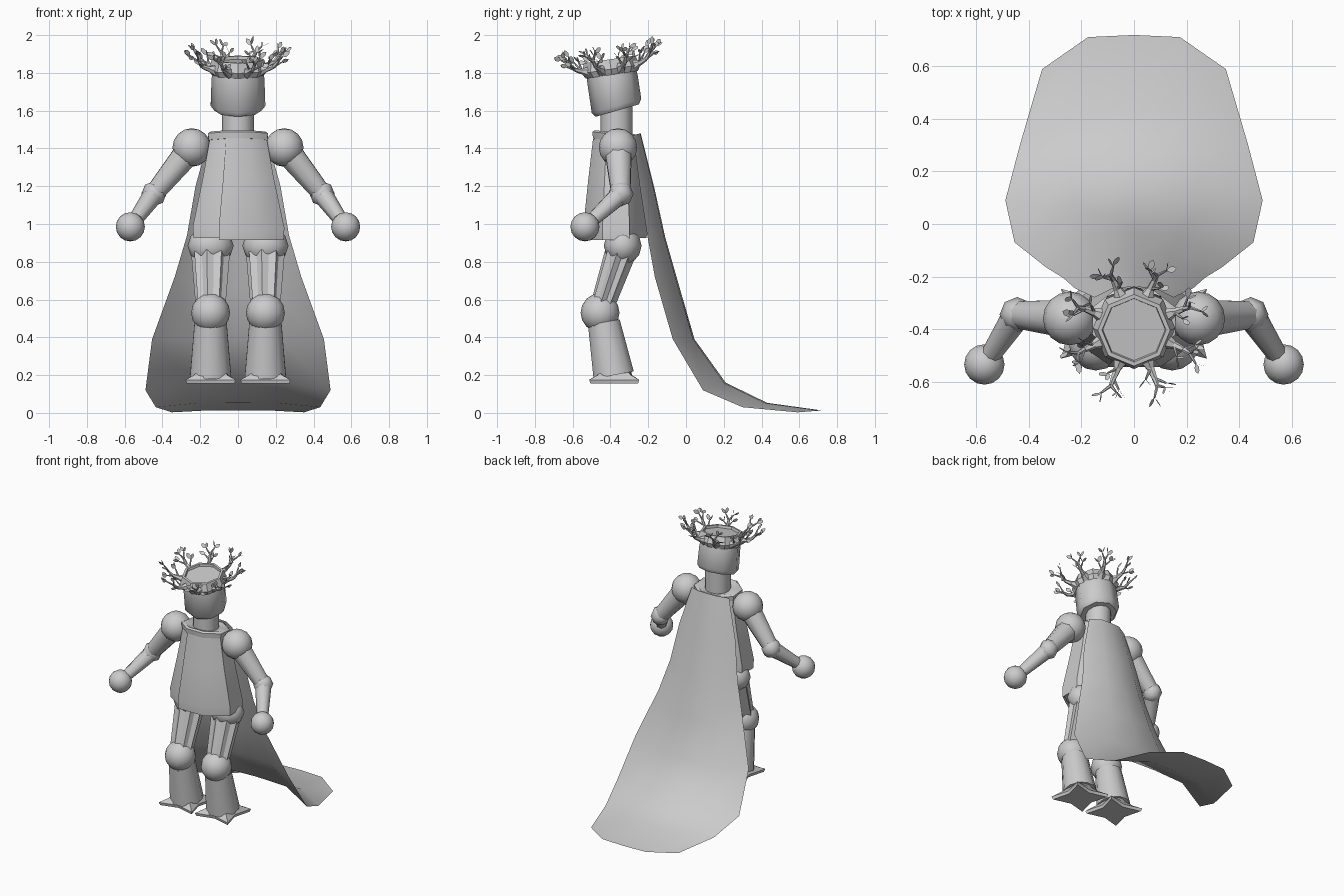
import bpy, bmesh, random
from math import sin, cos, pi, radians
from mathutils import Vector, Matrix

random.seed(4)
old = bpy.data.objects.get("Cube")
if old:
    bpy.data.objects.remove(old)

grey = bpy.data.materials.new("plain_grey")
grey.use_nodes = True
TONE = (0.6, 0.6, 0.6, 1)
grey.diffuse_color = TONE
grey.node_tree.nodes["Principled BSDF"].inputs["Base Color"].default_value = TONE


def finish(name, bm, angle=50, closed=True):
    if closed:
        bmesh.ops.recalc_face_normals(bm, faces=bm.faces[:])
    mesh = bpy.data.meshes.new(name)
    bm.to_mesh(mesh)
    bm.free()
    mesh.materials.append(grey)
    ob = bpy.data.objects.new(name, mesh)
    bpy.context.collection.objects.link(ob)
    bpy.ops.object.select_all(action='DESELECT')
    ob.select_set(True)
    bpy.context.view_layer.objects.active = ob
    if angle:
        bpy.ops.object.shade_smooth_by_angle(angle=radians(angle))
    return ob


def skin(bm, rows, wrap=True):
    """Bridge rows of points with quads."""
    rows = [[bm.verts.new(p) for p in row] for row in rows]
    for lo, hi in zip(rows, rows[1:]):
        n = len(lo)
        for i in range(n if wrap else n - 1):
            j = (i + 1) % n
            bm.faces.new((lo[i], lo[j], hi[j], hi[i]))
    return rows


def ring(z, rx, ry, n=8, phase=0.0, slope=0.0, star=1.0, cy=0.0):
    pts = []
    for i in range(n):
        a = phase + 2 * pi * i / n
        k = star if i % 2 else 1
        y = ry * k * sin(a)
        pts.append(Vector((rx * k * cos(a), cy + y, z + slope * y)))
    return pts


def loft(name, rings, matrix=Matrix(), caps=True, angle=50):
    bm = bmesh.new()
    rows = skin(bm, rings)
    if caps:
        bm.faces.new(rows[0][::-1])
        bm.faces.new(rows[-1])
    bm.transform(matrix)
    return finish(name, bm, angle)


def aim(a, b):
    """Frame at a with its z axis pointing to b."""
    z = (b - a).normalized()
    y = z.cross(Vector((1, 0, 0))).normalized()
    x = y.cross(z)
    return Matrix.Translation(a) @ Matrix((x, y, z)).transposed().to_4x4()


def tube(name, a, b, ra, rb, n=8, flat=1.0, star=1.0, angle=50):
    a, b = Vector(a), Vector(b)
    length = (b - a).length
    return loft(name, [ring(0, ra, ra * flat, n, pi / n, star=star),
                       ring(length, rb, rb * flat, n, pi / n, star=star)],
                aim(a, b), angle=angle)


def ball(name, centre, radii, n=16):
    bm = bmesh.new()
    bmesh.ops.create_uvsphere(bm, u_segments=n, v_segments=n // 2, radius=1)
    bm.transform(Matrix.Translation(centre) @ Matrix.Diagonal((*radii, 1)))
    return finish(name, bm)


# Torso: flared tunic with a wrapped front flap
E = pi / 8
TUNIC = [(0.925, 0.255, 0.175, -0.37), (0.99, 0.258, 0.178, -0.37),
         (1.25, 0.20, 0.15, -0.37), (1.46, 0.16, 0.125, -0.37)]
loft("tunic", [ring(z, rx, ry, 8, E, cy=cy) for z, rx, ry, cy in TUNIC])
bm = bmesh.new()
skin(bm, [ring(z - 0.01, rx * 1.03, ry * 1.06, 8, E, cy=cy)[5:] +
          ring(z - 0.01, rx * 1.03, ry * 1.06, 8, E, cy=cy)[:1]
          for z, rx, ry, cy in TUNIC], wrap=False)
finish("tunic_front_flap", bm, closed=False)
loft("collar", [ring(z, r, r * 0.79, 8, E, -0.1, cy=-0.37)
                for z, r in ((1.44, 0.168), (1.475, 0.172), (1.485, 0.155), (1.465, 0.07))])
loft("neck", [ring(z, 0.085, 0.085, 12, cy=-0.367) for z in (1.45, 1.63)])

# Head, tilted forward
HEAD = Matrix.Translation((0, -0.397, 1.82)) @ Matrix.Rotation(radians(8.5), 4, 'X')
loft("head", [ring(-0.222, 0.125, 0.118, slope=0.13), ring(-0.197, 0.145, 0.135, slope=0.13),
              ring(-0.05, 0.14, 0.135), ring(0.035, 0.125, 0.125)], HEAD)

# Crown band with eight leafy branches
loft("crown_band", [ring(z, r, r) for z, r in
                    ((-0.03, 0.14), (0.0, 0.157), (0.025, 0.147), (0.052, 0.138),
                     (0.052, 0.122), (0.03, 0.118))], HEAD, caps=False, angle=30)


def leaf(bm, base, direction, size):
    side = direction.cross(Vector((random.uniform(-1, 1), random.uniform(-1, 1), 0.4))).normalized()
    shape = ((0, 0), (0.35, 0.27), (0.75, 0.24), (1, 0), (0.75, -0.24), (0.35, -0.27))
    bm.faces.new([bm.verts.new(base + direction * u * size + side * v * size) for u, v in shape])


for k in range(8):
    place = HEAD @ Matrix.Rotation(E + k * pi / 4, 4, 'Z')
    foliage = bmesh.new()

    def twig(points, radii):
        for a, b, ra, rb in zip(points, points[1:], radii, radii[1:]):
            a, b = place @ Vector(a), place @ Vector(b)
            tube("crown_twig", a, b, ra, rb, 6)

    fork, knee = (0.205, 0, 0.025), (0.23, 0, 0.055)
    twig([(0.125, 0, 0.0), (0.165, 0, 0.01), fork, knee], (0.034, 0.016, 0.011, 0.008))
    for start, tip in ((knee, (0.24, 0.025, 0.095)), (knee, (0.265, -0.025, 0.085)),
                       (fork, (0.235, 0.035, 0.045)), ((0.165, 0, 0.01), (0.19, -0.03, 0.06))):
        twig([start, tip], (0.007, 0.004))
        tip = Vector(tip)
        out = (tip - Vector(start)).normalized()
        for s in (-1, 1):
            aimed = (out + Vector((0.2, s * 0.7, random.uniform(-0.2, 0.4)))).normalized()
            leaf(foliage, tip, aimed, random.uniform(0.038, 0.05))
    foliage.transform(place)
    finish("crown_leaves", foliage, angle=0, closed=False)

# Arms and legs, built once for each side
for s, side in ((1, "left"), (-1, "right")):
    shoulder, elbow, hand = (s * 0.245, -0.36, 1.405), (s * 0.445, -0.345, 1.16), (s * 0.57, -0.535, 0.985)
    ball(side + "_shoulder", shoulder, (0.102,) * 3)
    tube(side + "_upper_arm", shoulder, elbow, 0.078, 0.054)
    ball(side + "_elbow", elbow, (0.067,) * 3, 8)
    tube(side + "_forearm", elbow, hand, 0.055, 0.034)
    ball(side + "_hand", hand, (0.077,) * 3)

    x = s * 0.145
    ball(side + "_hip", (x, -0.335, 0.885), (0.122, 0.1, 0.102), 12)
    tube(side + "_thigh", (x, -0.35, 0.84), (x, -0.445, 0.56), 0.104, 0.08, 16, 0.8, 0.82, angle=20)
    ball(side + "_knee", (x, -0.455, 0.53), (0.103,) * 3)
    tube(side + "_shin", (x, -0.435, 0.48), (x, -0.383, 0.20), 0.088, 0.112, 12)
    # Pointed guard on the front of the shin
    tube(side + "_shin_spike", (x, -0.49, 0.46), (x, -0.492, 0.28), 0.04, 0.002, 4)
    # Foot flares into four points with hollow sides
    loft(side + "_foot", [[p + Vector((x, 0, 0)) for p in ring(z, r, r, 8, pi / 4, star=k, cy=-0.38)]
                          for z, r, k in ((0.155, 0.178, 0.52), (0.175, 0.188, 0.52), (0.2, 0.125, 0.75),
                                          (0.225, 0.09, 1))], angle=35)

# Cape: each row gives the middle line (y, z) and the outer edge (x, y, z)
CAPE = [((-0.24, 1.48), (0.15, -0.28, 1.47)), ((-0.165, 1.18), (0.225, -0.245, 1.2)),
        ((-0.11, 0.93), (0.27, -0.205, 0.94)), ((-0.03, 0.65), (0.335, -0.165, 0.72)),
        ((0.045, 0.39), (0.455, -0.07, 0.39)), ((0.21, 0.16), (0.49, 0.09, 0.12)),
        ((0.43, 0.053), (0.435, 0.30, 0.03)), ((0.72, 0.013), (0.35, 0.59, 0.003))]
bm = bmesh.new()
rows = []
for (my, mz), (ex, ey, ez) in CAPE:
    rows.append([])
    for u in (-1, -0.5, 0, 0.5, 1):
        w = abs(u) ** 4
        rows[-1].append(Vector((ex * u, my + (ey - my) * w, mz + (ez - mz) * w)))
skin(bm, rows, wrap=False)
finish("cape", bm, closed=False)
